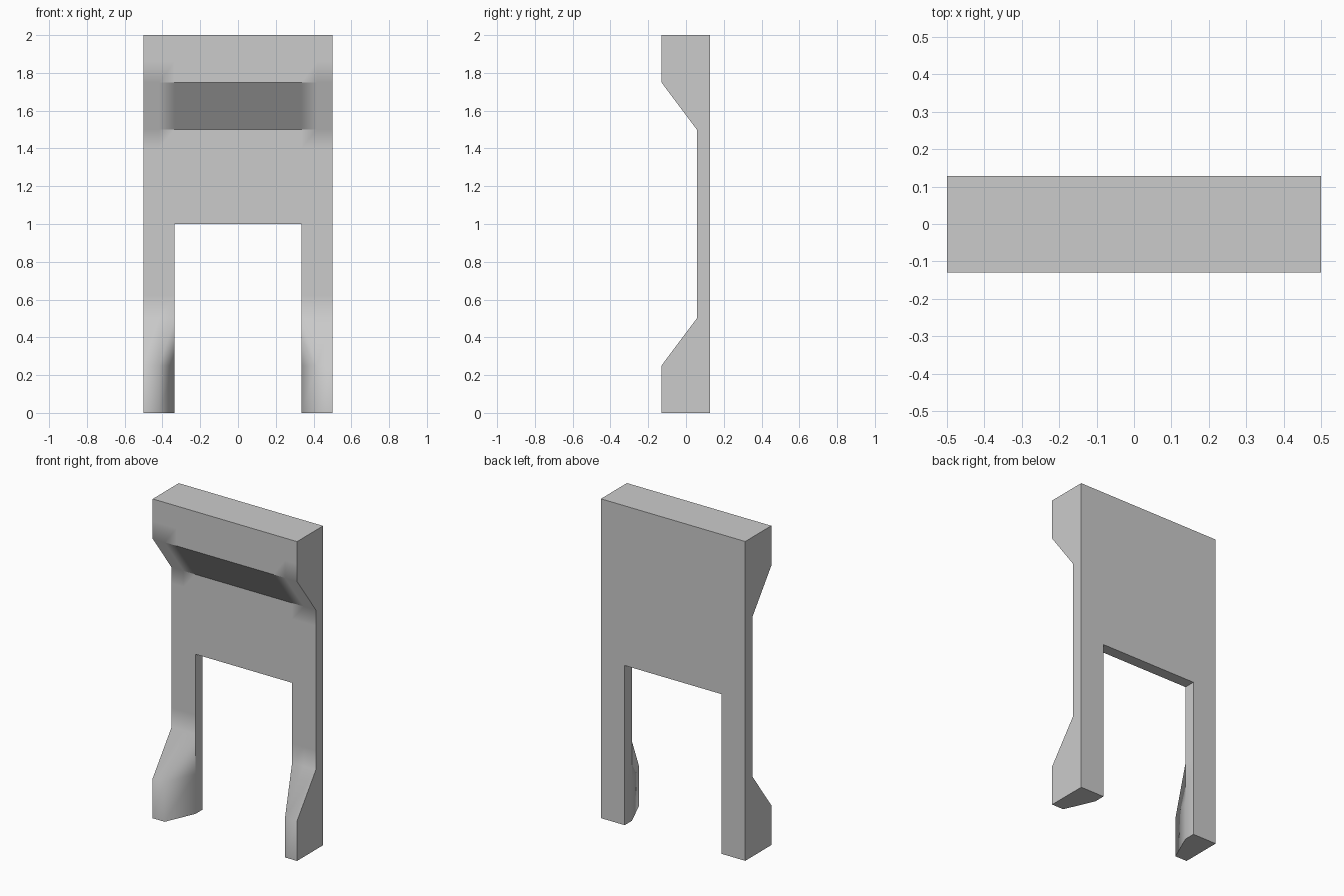
import bpy, bmesh, math

if "Cube" in bpy.data.objects:
    bpy.data.objects.remove(bpy.data.objects["Cube"])

BACK, FRONT, WEB = 0.128, -0.13, 0.057      # depth of back, front pads and thin panel
XS = [-0.5, -0.417, -0.335, 0.335, 0.417, 0.5]
# side profile of the front: (height, depth)
PROFILE = [(0, FRONT), (0.25, FRONT), (0.5, WEB), (0.62, WEB), (1.0, WEB), (1.4, WEB),
           (1.5, WEB), (1.75, FRONT), (1.86, FRONT), (2.0, FRONT)]

bm = bmesh.new()
grid = {}


def vert(i, j):
    # inner edges of the feet taper back to the thin panel
    if (i, j) not in grid:
        z, y = PROFILE[j]
        if z < 1 and abs(XS[i]) < 0.4:
            y = WEB
        grid[i, j] = bm.verts.new((XS[i], y, z))
    return grid[i, j]


# front surface, leaving the gap between the legs open
front = []
for i in range(len(XS) - 1):
    for j in range(len(PROFILE) - 1):
        low = PROFILE[j][0]
        if i == 2 and low < 1:
            continue
        a, b, c, d = vert(i, j), vert(i + 1, j), vert(i + 1, j + 1), vert(i, j + 1)
        if low == 0.25 and i == 1:
            front += [bm.faces.new((a, b, c)), bm.faces.new((a, c, d))]
        elif low == 0.25 and i == 3:
            front += [bm.faces.new((a, b, d)), bm.faces.new((b, c, d))]
        else:
            front.append(bm.faces.new((a, b, c, d)))

# back and side walls
result = bmesh.ops.extrude_face_region(bm, geom=front, use_keep_orig=True)
for v in result["geom"]:
    if isinstance(v, bmesh.types.BMVert):
        v.co.y = BACK
bmesh.ops.recalc_face_normals(bm, faces=bm.faces[:])

# shading: soft on the feet and lip ends, crisp elsewhere
front = set(front)
for f in bm.faces:
    f.smooth = True
for e in bm.edges:
    mid = (e.verts[0].co + e.verts[1].co) / 2
    on_front = all(f in front for f in e.link_faces)
    soft = on_front and (mid.z < 0.6 or abs(mid.x) > 0.41)
    inner_foot = mid.z < 0.3 and mid.z > 0.01 and abs(mid.x) < 0.4 and mid.y < 0.1
    if e.calc_face_angle(0) > math.radians(20) and not (soft or inner_foot):
        e.smooth = False

mesh = bpy.data.meshes.new("panel_with_legs")
bm.to_mesh(mesh)
bm.free()
bpy.context.collection.objects.link(bpy.data.objects.new("panel_with_legs", mesh))
